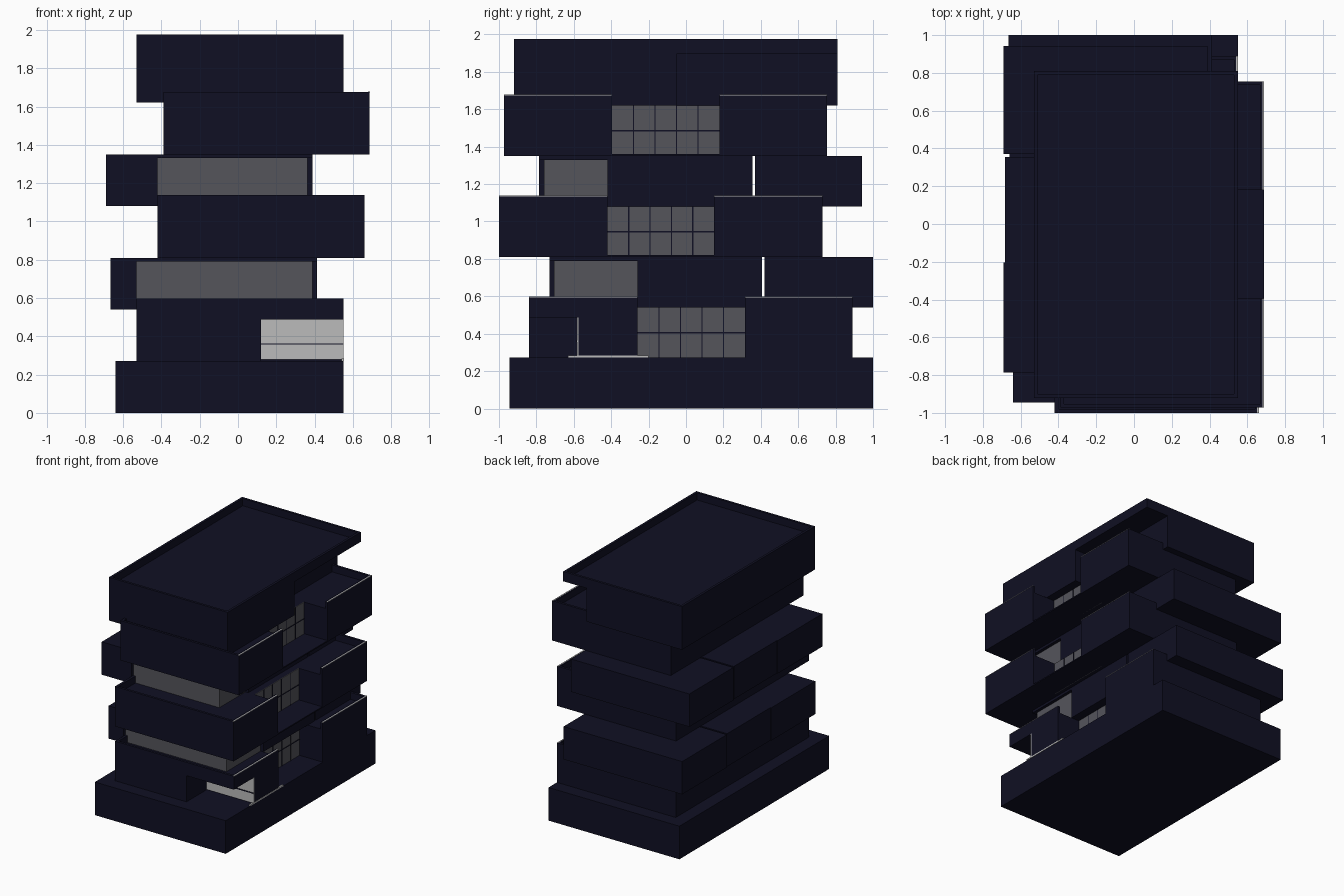
import bpy

if "Cube" in bpy.data.objects:
    bpy.data.objects.remove(bpy.data.objects["Cube"])


def material(name, rgb):
    m = bpy.data.materials.new(name)
    m.diffuse_color = (*rgb, 1)
    m.use_nodes = True
    m.node_tree.nodes["Principled BSDF"].inputs["Base Color"].default_value = m.diffuse_color
    return m


NAVY = material("dark navy", (0.005, 0.005, 0.017))
GLASS = material("window grey", (0.09, 0.09, 0.105))
LIGHT = material("light grey", (0.5, 0.5, 0.5))


def boxes(name, mat, *ranges):
    """One object made of axis-aligned boxes given as (x0, x1, y0, y1, z0, z1)."""
    verts, faces = [], []
    for x0, x1, y0, y1, z0, z1 in ranges:
        n = len(verts)
        verts += [(x, y, z) for z in (z0, z1)
                  for x, y in ((x0, y0), (x1, y0), (x1, y1), (x0, y1))]
        faces += [[n + i for i in f] for f in
                  ((3, 2, 1, 0), (4, 5, 6, 7), (0, 1, 5, 4),
                   (1, 2, 6, 5), (2, 3, 7, 6), (3, 0, 4, 7))]
    mesh = bpy.data.meshes.new(name)
    mesh.from_pydata(verts, [], faces)
    mesh.materials.append(mat)
    ob = bpy.data.objects.new(name, mesh)
    bpy.context.collection.objects.link(ob)
    return ob


T = 0.02      # parapet thickness
H = 0.27      # storey height
DEPTH = 0.217  # loggia depth


def loggia_storey(name, x0, x1, y0, y1, z, ry0, ry1, entrance=False):
    """Storey with a parapet and a recessed, glazed loggia on the right."""
    xb, top, rim = x1 - DEPTH, z + H, z + H + 0.057
    parts = [(x0, xb, -0.575 if entrance else y0, y1, z, top),
             (xb, x1, ry1, y1, z, top)]
    if entrance:
        # corner porch cut out of the front right
        parts += [(x0, 0.12, y0, -0.575, z, top),
                  (0.12, x1, y0, -0.575, 0.487, top),
                  (xb, x1, -0.575, ry0, z, top)]
    else:
        parts += [(xb, x1, y0, ry0, z, top),
                  (xb, x1, ry0, ry1, z, z + 0.01)]
    boxes(name + "_body", NAVY, *parts)
    boxes(name + "_parapet", NAVY,
          (x0, x1, y0, y0 + T, top, rim), (x0, x1, y1 - T, y1, top, rim),
          (x0, x0 + T, y0 + T, y1 - T, top, rim),
          (x1 - T, x1, y0 + T, ry0, top, rim),
          (x1 - T, x1, ry1, y1 - T, top, rim))
    boxes(name + "_coping", LIGHT,
          (x1 - 0.009, x1 + 0.001, y0, ry0, rim - 0.003, rim + 0.001),
          (x1 - 0.009, x1 + 0.001, ry1, y1, rim - 0.003, rim + 0.001))
    # window wall of 5 x 2 panes
    boxes(name + "_window", GLASS, (xb, xb + 0.005, ry0, ry1, z, top))
    step = (ry1 - ry0) / 5
    bars = [(xb, xb + 0.009, ry0 + i * step - 0.003, ry0 + i * step + 0.003, z, top)
            for i in range(1, 5)]
    bars.append((xb, xb + 0.009, ry0, ry1, z + H / 2 - 0.003, z + H / 2 + 0.003))
    boxes(name + "_window_bars", NAVY, *bars)


def corner_glass_storey(name, x0, x1, y0, y1, z, wx, gx, gy, wy, py0, py1):
    """Storey with corner glazing at the front right and a left side panel."""
    top, gap = z + H, 0.015
    boxes(name + "_body", NAVY,
          (x0, wx, y0, wy, z, top),                     # front left block
          (wx, x1, y0, wy, top - 0.02, top),            # slab over the glass
          (x0, x1, wy, py0, z, top),
          (x0 + 0.007, x1, py0, py1 - gap, z, top),     # inset side panel
          (x0, x1, py1, y1, z, top))                    # rear block
    boxes(name + "_corner_glass", GLASS, (wx, gx, gy, wy, z, top - 0.02))


# base plinth
boxes("base", NAVY, (-0.64, 0.55, -0.945, 1.0, 0, 0.272))

# stacked storeys
loggia_storey("storey_1", -0.53, 0.55, -0.84, 0.89, 0.27, -0.26, 0.315, True)
corner_glass_storey("storey_2", -0.665, 0.413, -0.73, 1.0, 0.54,
                    -0.53, 0.388, -0.705, -0.26, -0.155, 0.42)
loggia_storey("storey_3", -0.42, 0.66, -1.0, 0.73, 0.81, -0.42, 0.15)
corner_glass_storey("storey_4", -0.69, 0.388, -0.785, 0.942, 1.08,
                    -0.42, 0.362, -0.76, -0.42, -0.205, 0.37)
loggia_storey("storey_5", -0.39, 0.688, -0.972, 0.755, 1.35, -0.395, 0.18)

# entrance porch: light wall with a dark rail, light kerb beside it
boxes("entrance_wall", LIGHT, (0.12, 0.552, -0.583, -0.574, 0.278, 0.487))
boxes("entrance_rail", NAVY, (0.12, 0.55, -0.588, -0.58, 0.356, 0.363))
boxes("entrance_kerb", LIGHT, (0.54, 0.553, -0.63, -0.2, 0.272, 0.283))

# top storey with an open terrace at the rear right
boxes("top_storey", NAVY,
      (-0.53, 0.34, -0.92, 0.81, 1.62, 1.9),
      (0.34, 0.55, -0.92, -0.05, 1.62, 1.9))
boxes("roof", NAVY, (-0.53, 0.55, -0.92, 0.81, 1.895, 1.915))
boxes("roof_parapet", NAVY,
      (-0.53, 0.55, -0.92, -0.9, 1.915, 1.975),
      (-0.53, 0.55, 0.79, 0.81, 1.915, 1.975),
      (-0.53, -0.51, -0.9, 0.79, 1.915, 1.975),
      (0.53, 0.55, -0.9, 0.79, 1.915, 1.975))
